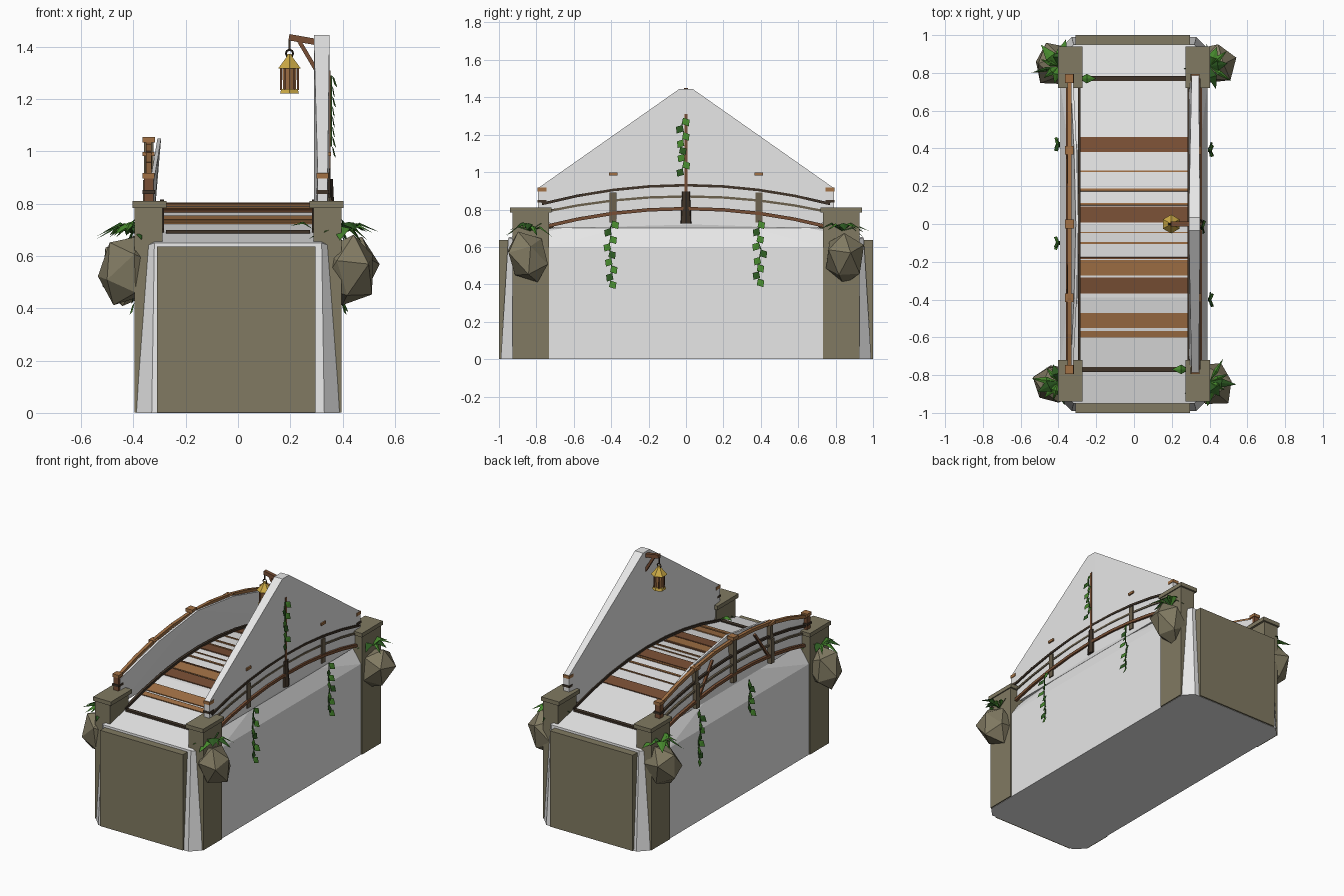
import bpy, bmesh, math, random
from mathutils import Vector, Matrix

random.seed(4)
if "Cube" in bpy.data.objects:
    bpy.data.objects.remove(bpy.data.objects["Cube"], do_unlink=True)


def material(name, rgb):
    m = bpy.data.materials.new(name)
    m.use_nodes = True
    m.diffuse_color = (*rgb, 1)
    m.node_tree.nodes["Principled BSDF"].inputs["Base Color"].default_value = (*rgb, 1)
    return m


PLASTER = material("pale_grey", (.8, .8, .8))
STONE = material("khaki_stone", (.22, .195, .122))
ORANGE = material("warm_wood", (.36, .165, .06))
BROWN = material("brown_wood", (.19, .078, .035))
DARK = material("dark_wood", (.05, .034, .022))
OLD = material("weathered_wood", (.15, .12, .075))
GOLD = material("gold", (.6, .4, .06))
LEAF = material("leaf_green", (.06, .24, .025))
DEEP = material("deep_green", (.025, .1, .015))


def add(name, bm, *mats):
    bmesh.ops.recalc_face_normals(bm, faces=bm.faces)
    me = bpy.data.meshes.new(name)
    bm.to_mesh(me)
    bm.free()
    for m in mats:
        me.materials.append(m)
    ob = bpy.data.objects.new(name, me)
    bpy.context.collection.objects.link(ob)
    return ob


def hull(name, pts, mat):
    bm = bmesh.new()
    for p in pts:
        bm.verts.new(p)
    out = bmesh.ops.convex_hull(bm, input=bm.verts)
    loose = set(out["geom_interior"]) | set(out["geom_unused"])
    bmesh.ops.delete(bm, geom=[v for v in loose if isinstance(v, bmesh.types.BMVert)], context="VERTS")
    bmesh.ops.dissolve_limit(bm, angle_limit=.01, verts=bm.verts, edges=bm.edges)
    return add(name, bm, mat)


def box(name, c, size, mat, tilt=0):
    bm = bmesh.new()
    bmesh.ops.create_cube(bm, size=1)
    bm.transform(Matrix.Translation(c) @ Matrix.Rotation(tilt, 4, "X") @ Matrix.Diagonal((*size, 1)))
    return add(name, bm, mat)


def beam(name, pts, w, mat, sides=4):
    # Straight segments swept along a path
    bm = bmesh.new()
    for a, b in zip(pts, pts[1:]):
        a, b = Vector(a), Vector(b)
        turn = (b - a).to_track_quat("Z", "Y").to_matrix().to_4x4()
        spin = Matrix.Rotation(math.pi / sides, 4, "Z")
        bmesh.ops.create_cone(bm, cap_ends=True, segments=sides, radius1=w, radius2=w,
                              depth=(b - a).length, matrix=Matrix.Translation((a + b) / 2) @ turn @ spin)
    return add(name, bm, mat)


def cone(name, c, r1, r2, h, mat, sides=6):
    bm = bmesh.new()
    bmesh.ops.create_cone(bm, cap_ends=True, segments=sides, radius1=r1, radius2=r2,
                          depth=h, matrix=Matrix.Translation(c))
    return add(name, bm, mat)


def leaf(bm, base, tip, side, droop, slot):
    # Folded diamond blade
    base, tip, side = Vector(base), Vector(tip), Vector(side)
    mid = base.lerp(tip, .45) + Vector((0, 0, droop))
    b, l, t, r, m = [bm.verts.new(p) for p in
                     (base, mid + side - Vector((0, 0, .008)), tip, mid - side - Vector((0, 0, .008)), mid)]
    for f in ((b, l, m), (l, t, m), (b, m, r), (m, t, r)):
        bm.faces.new(f).material_index = slot


def deck(y):
    # Height of the arched deck
    y = abs(y)
    knots = [(0, .8), (.39, .765), (.77, .69), (.95, .65)]
    for (a, p), (b, q) in zip(knots, knots[1:]):
        if y <= b:
            return p + (q - p) * (y - a) / (b - a)
    return .65


# Main body with arched top, sloped shoulders and chamfered ends
pts = []
for sx in (-1, 1):
    for sy in (-1, 1):
        pts += [(sx * .33, sy * .99, 0), (sx * .388, sy * .93, 0), (sx * .388, sy * .73, .6),
                (sx * .35, sy * .92, .64), (sx * .32, sy * .95, .65)]
        pts += [(sx * .3, sy * y, deck(y)) for y in (0, .2, .39, .77)]
hull("bridge_body", pts, PLASTER)

# Side panels: tall peaked one and low arched one
pts = [(x, y, z) for x in (.29, .35) for y in (-.035, .035) for z in (.72, 1.445)]
pts += [(x, y, z) for x in (.305, .343) for y in (-.79, .79) for z in (.79, .915)]
pts += [(x, y, .7) for x in (.29, .345) for y in (-.7, .7)]
hull("tall_panel", pts, PLASTER)
pts = []
for y, top in ((0, 1.05), (.39, .995), (.77, .885)):
    for s in (-1, 1):
        lean = .028 * (top - .885) / .165
        pts += [(-.322, s * y, .72), (-.336, s * y, .72),
                (-.322 + lean, s * y, top), (-.336 + lean, s * y, top)]
hull("arched_panel", pts, PLASTER)

# Deck planks and cross beams
for i, (y, w, m) in enumerate([(.42, .08, BROWN), (.28, .008, ORANGE), (.18, .014, ORANGE),
                               (.105, .012, ORANGE), (.05, .085, BROWN), (-.045, .005, ORANGE),
                               (-.1, .012, ORANGE), (-.18, .008, BROWN), (-.232, .083, ORANGE),
                               (-.325, .085, BROWN), (-.51, .08, ORANGE), (-.583, .036, ORANGE)]):
    slope = math.atan2(deck(y + .03) - deck(y - .03), .06)
    box(f"plank_{i}", (-.005, y, deck(y)), (.58, w, .012), m, slope)
for s in (-1, 1):
    box("cross_beam", (0, s * .77, .69), (.55, .026, .02), DARK)
    box("abutment", (-.007, s * .95, .319), (.606, .1, .634), STONE)

# Corner pillars with caps, boulders and leaf tufts
for sx in (-1, 1):
    for sy in (-1, 1):
        box("pillar", (sx * .342, sy * .83, .395), (.108, .196, .786), STONE)
        box("pillar_cap", (sx * .338, sy * .83, .797), (.13, .22, .026), STONE)
        bm = bmesh.new()
        bmesh.ops.create_icosphere(bm, subdivisions=1, radius=1)
        for v in bm.verts:
            v.co *= random.uniform(.93, 1.07)
        bm.transform(Matrix.Translation((sx * .42, sy * .845, .545))
                     @ Matrix.Rotation(sx + sy * .6, 4, "Z") @ Matrix.Rotation(.4 * sx, 4, "X")
                     @ Matrix.Diagonal((.112, .118, .15, 1)))
        add("boulder", bm, STONE)
        bm = bmesh.new()
        for i in range(11):
            a = i * math.tau / 11 + random.uniform(-.2, .2)
            d = Vector((math.cos(a), math.sin(a), 0))
            r = random.uniform(.09, .15)
            base = Vector((sx * .4, sy * .835, .685))
            leaf(bm, base, base + d * r + Vector((0, 0, random.uniform(-.04, .015))),
                 Vector((-d.y, d.x, 0)) * random.uniform(.012, .035), .04, i % 3 == 0)
        if sx * sy < 0:
            leaf(bm, (sx * .29, sy * .77, .70), (sx * .2, sy * .77, .715), (0, .025, 0), .025, 0)
        add("leaf_tuft", bm, LEAF, DEEP)


# Railing posts, rails and stringers
def rail_path(x, low, high):
    return [(x, y, low + (high - low) * (1 - (y / .77) ** 2)) for y in (-.77, -.58, -.39, -.2, 0, .2, .39, .58, .77)]


for s, px in ((-1, -.342), (1, .333)):
    for sy in (-1, 1):
        box("end_post", (s * .324 if s > 0 else px, sy * .77, .855), (.036, .036, .1), BROWN)
        box("end_post_band", (s * .324 if s > 0 else px, sy * .77, .845), (.048, .048, .014), DARK)
        box("end_post_cap", (s * .324 if s > 0 else px, sy * .77, .907), (.046, .046, .02), ORANGE)
        box("middle_post", (px, sy * .39, .81), (.044, .036, .16), OLD)
        box("middle_post_top", (px, sy * .39, .94), (.026, .03, .11), OLD)
        box("middle_post_cap", (px, sy * .39, .99), (.046, .046, .016), ORANGE)
    beam("upper_rail", rail_path(s * .346, .83, .93), .010, DARK)
    beam("lower_rail", rail_path(s * .346, .785, .87), .009, OLD)
    beam("stringer", rail_path(s * .352, .705, .805), .013, BROWN)
    beam("inner_stringer", rail_path(s * .29, .695, .808), .011, DARK)
box("centre_post", (-.342, 0, .9), (.036, .036, .3), OLD)
box("centre_post_cap", (-.342, 0, 1.045), (.048, .048, .022), ORANGE)
beam("handrail", rail_path(-.342, .89, 1.025), .015, ORANGE)
for s in (-1, 1):
    beam("rail_brace", [(-.348, s * .36, .79), (-.348, s * .22, .98)], .01, BROWN)

# Lamp post, bracket and lantern
cone("lamp_post_base", (.337, 0, .81), .034, .026, .17, DARK, 8)
beam("lamp_post", [(.345, 0, .88), (.345, 0, 1.31)], .012, BROWN)
beam("lamp_arm", [(.195, 0, 1.437), (.32, 0, 1.415)], .017, BROWN)
beam("lamp_brace", [(.235, 0, 1.42), (.3, 0, 1.31)], .011, BROWN)
beam("lantern_hook", [(.197, 0, 1.43), (.197, 0, 1.385)], .005, DARK)
bpy.ops.mesh.primitive_torus_add(major_segments=8, minor_segments=4, major_radius=.014,
                                 minor_radius=.004, location=(.197, 0, 1.375), rotation=(math.pi / 2, 0, 0))
ring = bpy.context.object
ring.name = "lantern_ring"
ring.data.materials.append(DARK)
cone("lantern_roof", (.197, 0, 1.34), .05, .012, .045, GOLD)
cone("lantern_roof_tip", (.197, 0, 1.367), .012, .008, .012, GOLD)
cone("lantern_glass", (.197, 0, 1.277), .028, .032, .09, ORANGE)
cone("lantern_foot", (.197, 0, 1.23), .042, .036, .018, GOLD)
for i in range(6):
    a = i * math.tau / 6
    x, y = .197 + .033 * math.cos(a), .033 * math.sin(a)
    beam("lantern_bar", [(x, y, 1.235), (x, y, 1.32)], .005, BROWN)

# Hanging vines on the sides and on the lamp post
for s, x, y, top, low in ((1, .39, -.4, .74, .42), (1, .39, .39, .74, .43), (1, .353, -.02, 1.29, 1.02),
                          (-1, .39, .42, .74, .42), (-1, .39, -.1, .74, .54)):
    n = round((top - low) / .04)
    bm = bmesh.new()
    path = []
    for i in range(n + 1):
        z = top + (low - top) * i / n
        yy = y + random.uniform(-.012, .012)
        path.append((s * (x + .004), yy, z))
        d = (-1) ** i
        leaf(bm, (s * (x + .006), yy, z), (s * (x + random.uniform(.015, .035)), yy + d * .028, z - .045),
             (0, .02, .012 * d), .006, i % 3 == 1)
    add("vine_leaves", bm, LEAF, DEEP)
    beam("vine_stem", path, .004, DEEP)
